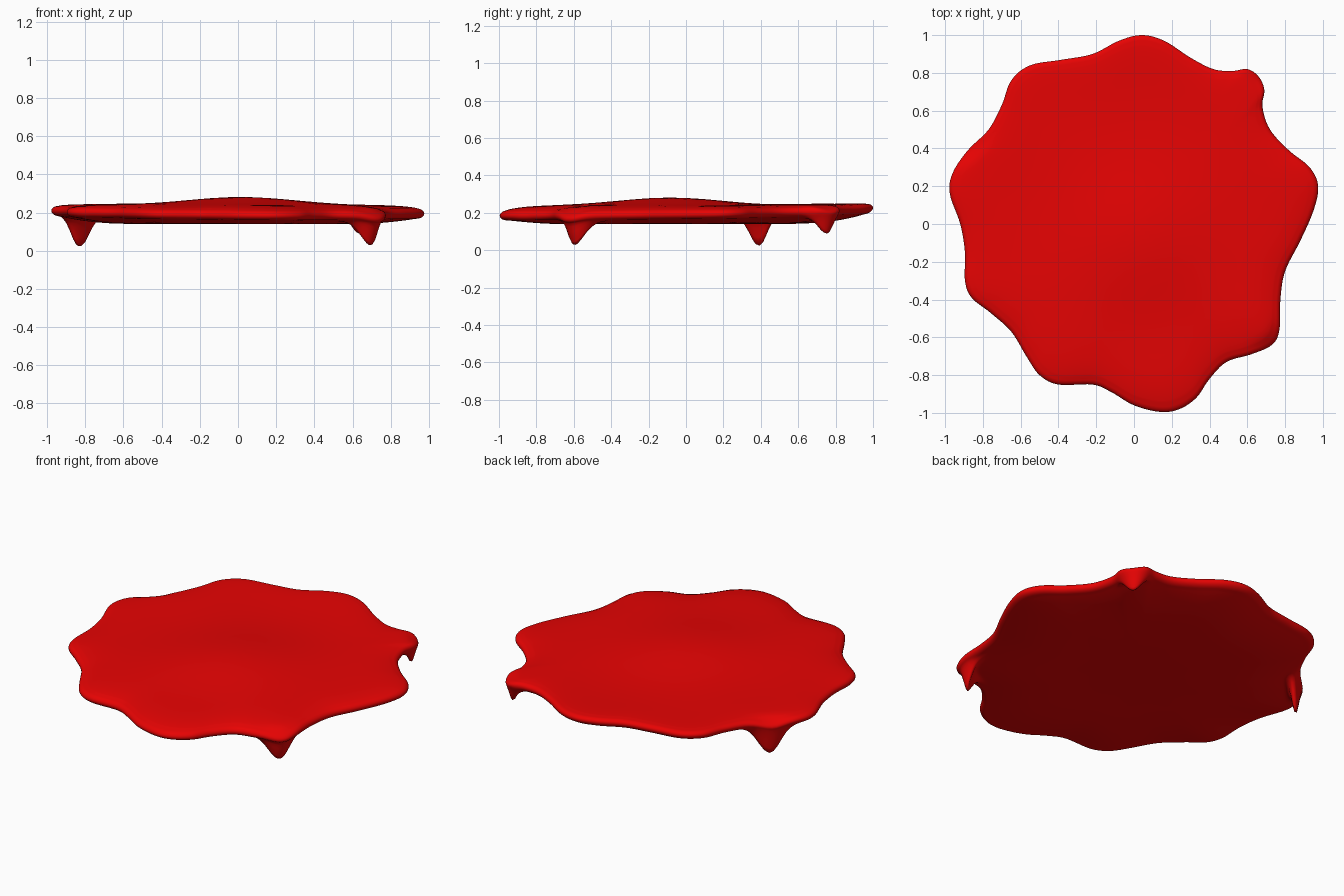
import bpy, bmesh, math
from mathutils import Vector

if "Cube" in bpy.data.objects:
    bpy.data.objects.remove(bpy.data.objects["Cube"])

# Red sauce colour
red = bpy.data.materials.new("sauce red")
red.diffuse_color = (0.8, 0.001, 0.001, 1)
red.use_nodes = True
red.node_tree.nodes["Principled BSDF"].inputs["Base Color"].default_value = red.diffuse_color

# Wavy outline seen from the top, clockwise from the back
OUTLINE = [(.04, 1), (.16, .97), (.30, .88), (.42, .82), (.52, .81), (.60, .82), (.66, .78),
           (.69, .71), (.68, .62), (.72, .50), (.82, .39), (.93, .30), (.975, .20), (.95, .07),
           (.88, -.09), (.80, -.25), (.775, -.40), (.77, -.56), (.73, -.64), (.62, -.69),
           (.49, -.73), (.40, -.82), (.33, -.92), (.24, -.98), (.14, -.995), (0, -.96),
           (-.12, -.89), (-.22, -.85), (-.40, -.85), (-.50, -.80), (-.57, -.70), (-.65, -.57),
           (-.76, -.47), (-.86, -.39), (-.895, -.30), (-.895, -.15), (-.92, 0), (-.975, .16),
           (-.96, .27), (-.88, .39), (-.77, .50), (-.70, .63), (-.65, .76), (-.55, .84),
           (-.38, .87), (-.22, .90), (-.08, .97)]
# Drips hanging along the rim: rim x, rim y, inset factor, depth, half width
DRIPS = [(-.87, .41, .958, .170, .088), (.737, -.633, .940, .130, .088),
         (.665, .785, .960, .097, .065)]


def smooth_loop(pts, steps):
    """Closed Catmull-Rom curve through the points."""
    out, n = [], len(pts)
    for i in range(n):
        a, b, c, d = (Vector(pts[(i + k) % n]) for k in (-1, 0, 1, 2))
        for s in range(steps):
            t = s / steps
            out.append(0.5 * (2 * b + (c - a) * t + (2 * a - 5 * b + 4 * c - d) * t * t
                              + (3 * b - a - 3 * c + d) * t ** 3))
    return out


def height(p, f, side):
    """p: rim point, f: factor from centre, side: 1 top to -1 underside."""
    x, y = p * f
    if f > .957:                                   # thin rounded rim
        z = .199 + .027 * side
    elif side > 0:                                 # low dome
        z = .241 + .038 * math.exp(-(x * x + (y + .1) ** 2) / .16) - .022 * f ** 12
        z += .003 * math.sin(5 * x + 1) * math.cos(6 * y) * (1 - f ** 4)
    else:                                          # flat underside, rising to the rim
        z = .14 + .032 * max(0, (f - .6) / .357) ** 2
    z += f ** 4 * (.014 * y - .008 * x + .014 * max(0, y) ** 3)
    for dx, dy, fc, depth, r in DRIPS:
        along = math.exp(-(math.hypot(p.x - dx, p.y - dy) / r) ** 2)
        w = .15 * math.exp(-((1 - f) / .05) ** 2)
        if side <= 0:
            w = max(w, math.exp(-((f - fc) / .028) ** 2))
        z -= depth * along * w
    return z


# Profile rings from top centre, over the rim, to bottom centre
inner = [.1 * i for i in range(1, 8)] + [.75, .8, .84] + [.86 + .01 * i for i in range(10)]
rim = [(.957 + .043 * math.cos(a), math.sin(a))
       for a in (math.radians(80 - 10 * i) for i in range(17))]
rings = [(f, 1) for f in inner] + rim + [(f, -1) for f in reversed(inner)]

# Sauce puddle with drips as one closed skin
loop = smooth_loop(OUTLINE, 6)
n = len(loop)
bm = bmesh.new()
rows = [[bm.verts.new((p.x * f, p.y * f, height(p, f, s))) for p in loop] for f, s in rings]
for r0, r1 in zip(rows, rows[1:]):
    for i in range(n):
        j = (i + 1) % n
        bm.faces.new((r0[i], r0[j], r1[j], r1[i]))
for row, s in ((rows[0], 1), (rows[-1], -1)):
    c = bm.verts.new((0, 0, height(Vector((0, 0)), 0, s)))
    for i in range(n):
        bm.faces.new((c, row[i], row[(i + 1) % n]))
bmesh.ops.recalc_face_normals(bm, faces=bm.faces[:])
for v in bm.verts:
    v.co.z = max(v.co.z, 0)
for f in bm.faces:
    f.smooth = True
mesh = bpy.data.meshes.new("sauce_puddle")
bm.to_mesh(mesh)
bm.free()
mesh.materials.append(red)
bpy.context.collection.objects.link(bpy.data.objects.new("sauce_puddle", mesh))
